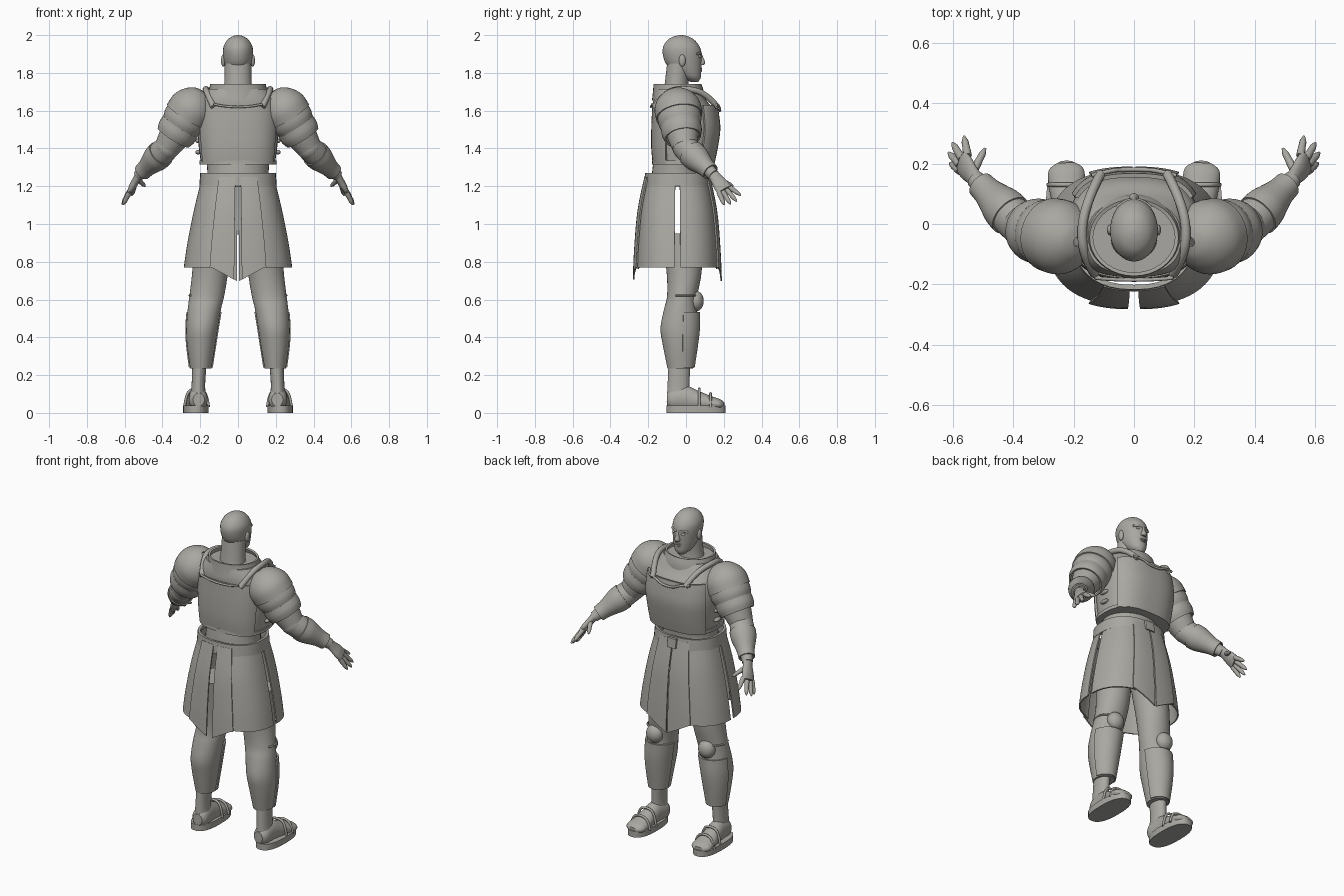
import bpy
import bmesh
from math import cos, sin, radians
from mathutils import Vector, Matrix

if "Cube" in bpy.data.objects:
    bpy.data.objects.remove(bpy.data.objects["Cube"])

STONE = (0.40, 0.39, 0.36, 1)
mat = bpy.data.materials.new("warm grey")
mat.use_nodes = True
mat.diffuse_color = STONE
mat.node_tree.nodes["Principled BSDF"].inputs["Base Color"].default_value = STONE


def finish(name, data, mirror=False, thick=0):
    ob = bpy.data.objects.new(name, data)
    bpy.context.collection.objects.link(ob)
    data.materials.append(mat)
    if thick:
        mod = ob.modifiers.new("thickness", "SOLIDIFY")
        mod.thickness, mod.offset = thick, -1
        ob.modifiers.new("crisp rim", "EDGE_SPLIT").split_angle = radians(40)
    if mirror:
        ob.modifiers.new("other side", "MIRROR").use_clip = False
    return ob


def smooth_rings(rings, steps):
    """Catmull-Rom interpolation between the given rings."""
    out = []
    for i in range(len(rings) - 1):
        a, b, c, d = (rings[min(max(k, 0), len(rings) - 1)] for k in (i - 1, i, i + 1, i + 2))
        for s in range(steps):
            t = s / steps
            out.append([q + t / 2 * (r - p + t * (2*p - 5*q + 4*r - e + t * (3*(q - r) + e - p)))
                        for p, q, r, e in zip(a, b, c, d)])
    return out + [rings[-1]]


def skin(name, rings, arc=None, base=(0, 0, 0), aim=(0, 0, 1), power=1.0, steps=4,
         cap=True, thick=0, mirror=False, seg=36, tip=0, grow=0):
    """Loft of rings (offset, centre u, centre v, radius u, radius v) along aim."""
    w = Vector(aim).normalized()
    ref = Vector((0, 0, 1)) if w.y > 0.8 else Vector((0, 1, 0))
    v = (ref - w * ref.dot(w)).normalized()
    u = v.cross(w)
    rings = smooth_rings(rings, steps)
    lo, hi = rings[0][0], rings[-1][0]
    a0, a1 = arc or (0, 360)
    count = seg + 1 if arc else seg
    bm = bmesh.new()
    rows = []
    for o, cu, cv, ru, rv in rings:
        row = []
        for k in range(count):
            a = radians(a0 + (a1 - a0) * k / seg)
            c, s = cos(a), sin(a)
            x = cu + (ru + grow) * abs(c) ** power * (1 if c > 0 else -1)
            y = cv + (rv + grow) * abs(s) ** power * (1 if s > 0 else -1)
            p = Vector(base) + u * x + v * y + w * o
            if tip:
                p.z -= tip * ((hi - o) / (hi - lo)) ** 2 * max(0, 1 - abs(p.x) / 0.14)
            row.append(bm.verts.new(p))
        rows.append(row)
    for r0, r1 in zip(rows, rows[1:]):
        for k in range(seg):
            n = (k + 1) % count
            bm.faces.new((r0[k], r0[n], r1[n], r1[k]))
    if cap and not arc:
        bm.faces.new(rows[0][::-1])
        bm.faces.new(rows[-1])
    me = bpy.data.meshes.new(name)
    bm.to_mesh(me)
    bm.free()
    return finish(name, me, mirror, thick)


def ball(name, centre, radii, mirror=False):
    bm = bmesh.new()
    bmesh.ops.create_uvsphere(bm, u_segments=24, v_segments=14, radius=1,
                              matrix=Matrix.Translation(centre) @ Matrix.Diagonal((*radii, 1)))
    me = bpy.data.meshes.new(name)
    bm.to_mesh(me)
    bm.free()
    return finish(name, me, mirror)


def cord(name, points, radius, mirror=False):
    cu = bpy.data.curves.new(name, "CURVE")
    cu.dimensions, cu.bevel_depth, cu.use_fill_caps = "3D", radius, True
    sp = cu.splines.new("NURBS")
    sp.points.add(len(points) - 1)
    for pt, co in zip(sp.points, points):
        pt.co = (*co, 1)
    sp.use_endpoint_u, sp.order_u = True, 3
    return finish(name, cu, mirror)


def limb(name, p0, p1, radii, **kw):
    """Tapered round limb between two points, radii spread evenly."""
    axis = Vector(p1) - Vector(p0)
    n = len(radii) - 1
    rings = [(axis.length * i / n, 0, 0, r, r) for i, r in enumerate(radii)]
    return skin(name, rings, base=p0, aim=axis, mirror=True, **kw)


# Head and neck
skin("head", [(1.752, 0, .045, .018, .02), (1.775, 0, .028, .045, .05), (1.81, 0, .006, .062, .075),
              (1.85, 0, -.012, .073, .095), (1.90, 0, -.02, .079, .103), (1.94, 0, -.024, .076, .096),
              (1.975, 0, -.026, .056, .07), (1.993, 0, -.026, .03, .038), (2.0, 0, -.026, .006, .008)])
skin("neck", [(1.66, 0, -.05, .085, .075), (1.74, 0, -.05, .073, .063), (1.85, 0, -.04, .07, .06)])
skin("nose", [(1.842, 0, .082, .016, .012), (1.855, 0, .084, .017, .018), (1.88, 0, .082, .009, .01),
              (1.905, 0, .074, .008, .008)], seg=16)
for nm, z, r in (("upper_lip", 1.823, .022), ("lower_lip", 1.812, .018)):
    ball(nm, (0, .075, z), (r, .011, .006))
ball("ear", (.078, -.02, 1.865), (.012, .018, .032), True)
ball("eye", (.029, .071, 1.888), (.014, .01, .008), True)
cord("brow", [(.01, .08, 1.901), (.03, .077, 1.908), (.055, .056, 1.9)], .006, True)

# Torso, collar and cuirass
skin("waist", [(1.2, 0, -.045, .17, .14), (1.27, 0, -.045, .162, .135), (1.35, 0, -.03, .17, .14)])
TORSO = [(1.32, 0, -.015, .195, .15), (1.4, 0, -.01, .207, .163), (1.5, 0, -.003, .215, .17),
         (1.6, 0, -.015, .215, .16), (1.66, 0, -.035, .195, .14), (1.715, 0, -.045, .155, .12)]
skin("torso", TORSO, power=.8)
PLATE = [(1.315, 0, -.015, .2, .155), (1.4, 0, -.01, .208, .168), (1.5, 0, -.003, .215, .175),
         (1.58, 0, -.005, .213, .17), (1.63, 0, -.008, .205, .165)]
skin("breastplate", PLATE, arc=(28, 152), power=.75, thick=.014, grow=.01)
skin("backplate", PLATE, arc=(208, 332), power=.75, thick=.014, grow=.006)
skin("cuirass_hem", [(1.315, 0, -.015, .205, .165), (1.335, 0, -.014, .205, .165)],
     power=.78, steps=1, thick=.012)
skin("collar", [(1.655, 0, -.04, .165, .14), (1.70, 0, -.04, .155, .135), (1.74, 0, -.045, .147, .127)],
     cap=False, thick=.012)
cord("shoulder_strap", [(.11, .165, 1.62), (.14, .11, 1.69), (.175, .0, 1.72), (.165, -.11, 1.7),
                        (.13, -.165, 1.62)], .016, True)
cord("neckline_trim", [(.14, .16, 1.63), (.08, .176, 1.625), (.04, .18, 1.6), (-.04, .18, 1.6),
                       (-.08, .176, 1.625), (-.14, .16, 1.63)], .007)
cord("yoke_trim", [(.13, -.178, 1.635), (.07, -.185, 1.62), (-.07, -.185, 1.62), (-.13, -.178, 1.635)], .006)
for z in (1.38, 1.44):
    ball("side_buckle", (.212, -.005, z), (.014, .03, .012), True)

# Belt and split skirt
skin("belt", [(1.2, 0, -.045, .205, .178), (1.27, 0, -.045, .2, .172)],
     power=.85, steps=1, cap=False, thick=.016)
skin("buckle", [(1.205, 0, .138, .03, .009), (1.262, 0, .133, .03, .009)], power=.3, steps=1)
SKIRT = [(.77, 0, -.045, .287, .225), (.9, 0, -.045, .268, .218), (1.08, 0, -.045, .232, .2),
         (1.25, 0, -.045, .19, .163)]
for nm, arc, grow in (("front_side_panel", (2, 69), 0), ("back_side_panel", (-69, -2), 0),
                      ("front_center_panel", (65, 89.7), .01), ("back_center_panel", (-88, -65), .012)):
    skin(nm, SKIRT, arc=arc, power=.8, thick=.008, mirror=True, seg=20, tip=.075, grow=grow)

# Pauldrons: a dome over two overlapping lames
SHOULDER, ARM = (.24, -.045, 1.62), (.145, .04, -.23)
skin("shoulder_dome", [(-.1, 0, 0, .015, .015), (-.088, 0, 0, .055, .055), (-.05, 0, 0, .096, .1),
                       (0, 0, 0, .12, .123), (.06, 0, 0, .122, .123)],
     base=SHOULDER, aim=ARM, cap=False, thick=.01, mirror=True)
for i in range(2):
    o, r = .05 + .07 * i, .115 - .008 * i
    skin("shoulder_lame", [(o, 0, 0, r, r), (o + .04, 0, 0, r + .001, r), (o + .075, 0, 0, r - .01, r - .01)],
         base=SHOULDER, aim=ARM, cap=False, thick=.01, mirror=True)

# Arms, vambraces and hands
ELBOW, WRIST = (.375, -.005, 1.405), (.525, .148, 1.258)
limb("upper_arm", SHOULDER, ELBOW, (.1, .095, .085, .068))
ball("elbow", ELBOW, (.067, .067, .067), True)
limb("forearm", ELBOW, WRIST, (.066, .068, .055, .038, .03))
limb("vambrace", Vector(ELBOW).lerp(WRIST, .22), Vector(ELBOW).lerp(WRIST, .88),
     (.074, .072, .061, .05, .046), cap=False, thick=.008)
skin("palm", [(-.02, 0, 0, .024, .028), (.03, 0, 0, .02, .034), (.07, 0, 0, .02, .042),
              (.105, 0, 0, .015, .042)], base=WRIST, aim=(.045, .058, -.08), mirror=True, seg=20)
FINGERS = {"thumb": ((.528, .18, 1.235), (.492, .25, 1.2)),
           "index_finger": ((.55, .225, 1.198), (.562, .29, 1.152)),
           "middle_finger": ((.568, .215, 1.182), (.6, .268, 1.12)),
           "ring_finger": ((.575, .195, 1.172), (.613, .236, 1.105)),
           "little_finger": ((.575, .175, 1.168), (.608, .202, 1.102))}
for nm, (root, end) in FINGERS.items():
    limb(nm, root, end, (.014, .0135, .012, .011, .004), seg=12)

# Legs, greaves and knee guards
skin("leg", [(.235, .197, -.03, .056, .068), (.36, .195, -.033, .075, .09), (.45, .19, -.035, .084, .1),
             (.55, .178, -.03, .088, .086), (.62, .165, -.02, .092, .08), (.75, .147, -.01, .095, .093),
             (.95, .13, -.02, .1, .11)], mirror=True)
skin("ankle", [(.06, .21, -.04, .045, .062), (.14, .21, -.04, .036, .058), (.25, .205, -.035, .038, .058)],
     mirror=True)
skin("greave", [(.24, .197, -.028, .06, .07), (.36, .195, -.03, .077, .09), (.45, .19, -.03, .086, .1),
                (.535, .18, -.027, .09, .098)], arc=(8, 172), thick=.01, mirror=True, grow=.004)
ball("knee_guard", (.178, .05, .592), (.052, .044, .055), True)
cord("knee_strap", [(.25, -.055, .622), (.262, -.01, .622), (.245, .035, .622), (.2, .06, .62)], .005, True)

# Feet
FOOT = (.208, -.1, 0)
skin("foot", [(0, 0, .07, .03, .035), (.03, 0, .07, .048, .058), (.1, 0, .075, .048, .068),
              (.17, 0, .06, .053, .055), (.23, 0, .05, .06, .04), (.28, 0, .045, .058, .028),
              (.303, 0, .042, .03, .014)], base=FOOT, aim=(.06, 1, 0), mirror=True)
skin("sole", [(0, .223, .053, .068, .157), (.038, .223, .053, .068, .157)],
     power=.8, steps=1, mirror=True)
for y, top in ((.07, .122), (.13, .098)):
    cord("shoe_strap", [(.155, y, .03), (.165, y, top - .01), (.22, y, top + .01),
                        (.275, y, top - .01), (.283, y, .03)], .007, True)

# Smooth shading with crisp edges
bpy.ops.object.select_all(action="DESELECT")
for ob in bpy.context.scene.objects:
    if ob.type == "MESH":
        ob.select_set(True)
        bpy.context.view_layer.objects.active = ob
bpy.ops.object.shade_smooth_by_angle(angle=radians(40))
